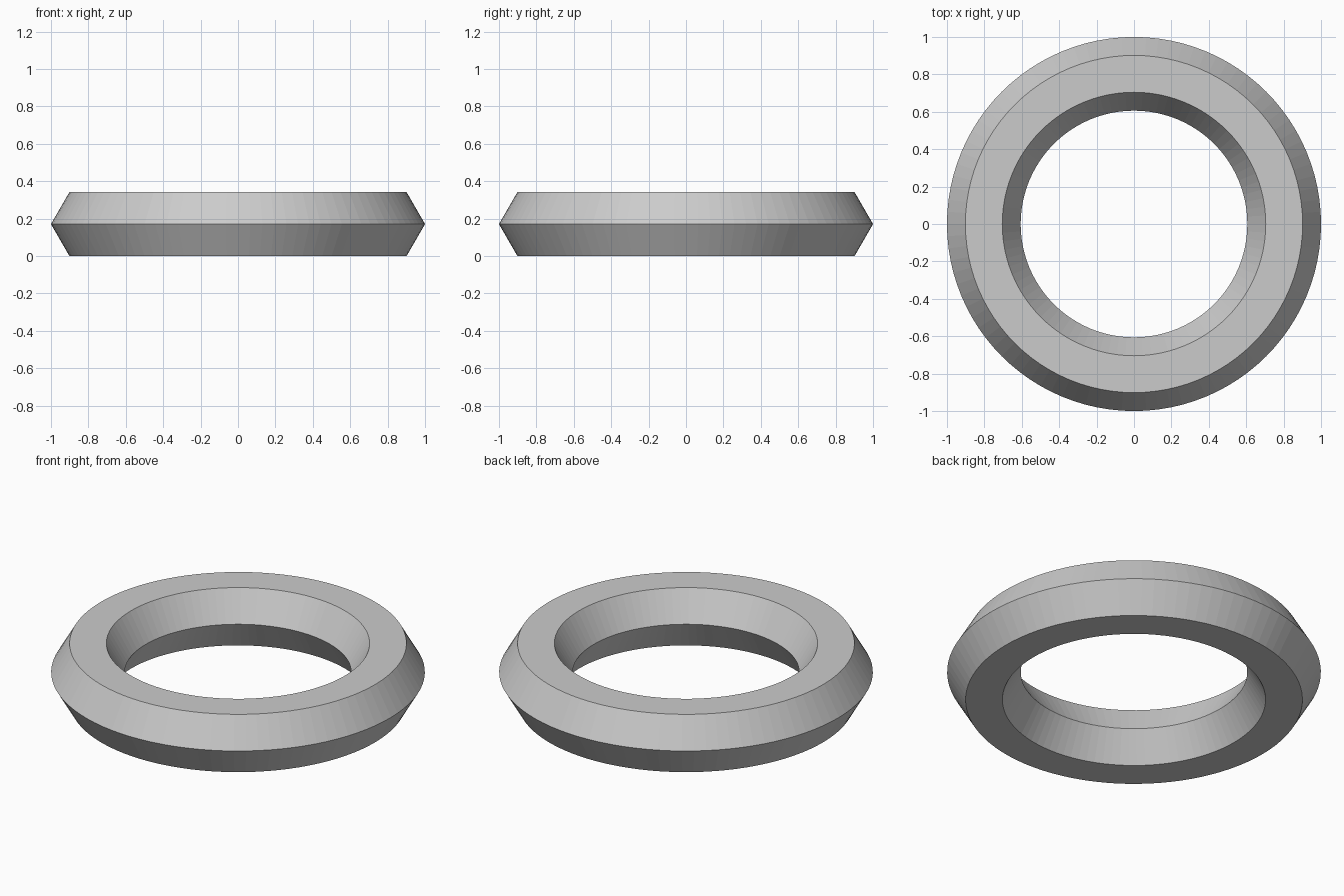
import bpy
import math

if "Cube" in bpy.data.objects:
    bpy.data.objects.remove(bpy.data.objects["Cube"])

MAJOR, MINOR = 0.803, 0.197

# Ring with a hexagonal cross-section, points facing in and out
bpy.ops.mesh.primitive_torus_add(
    major_radius=MAJOR, minor_radius=MINOR,
    major_segments=96, minor_segments=6,
    location=(0, 0, MINOR * math.sin(math.radians(60))))
ring = bpy.context.object
ring.name = "hexagonal_ring"
bpy.ops.object.shade_flat()
